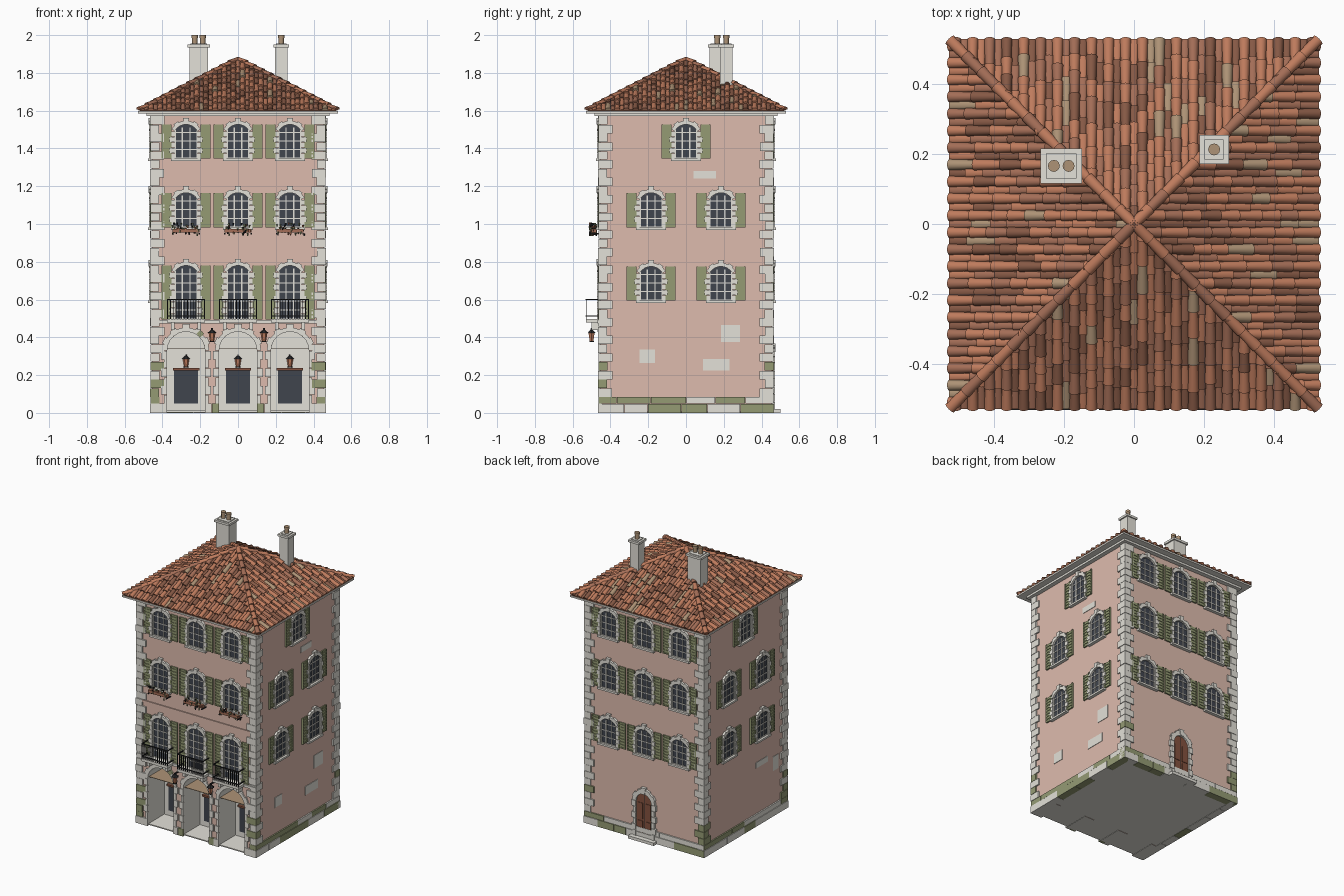
import bpy, bmesh, math, random
from mathutils import Matrix, Vector

random.seed(4)
if "Cube" in bpy.data.objects:
    bpy.data.objects.remove(bpy.data.objects["Cube"])

COLOURS = {
    "plaster pink": (0.73, 0.50, 0.42), "pale stone": (0.77, 0.75, 0.69),
    "shutter green": (0.30, 0.33, 0.175), "dark glass": (0.05, 0.058, 0.075),
    "black iron": (0.02, 0.02, 0.022), "terracotta": (0.52, 0.20, 0.11),
    "dark terracotta": (0.24, 0.10, 0.06), "brown wood": (0.23, 0.085, 0.05),
    "weathered tan": (0.42, 0.29, 0.18), "dusty terracotta": (0.37, 0.155, 0.095)}
MATS = {}
for name, rgb in COLOURS.items():
    m = bpy.data.materials.new(name)
    m.use_nodes = True
    m.diffuse_color = (*rgb, 1)
    m.node_tree.nodes["Principled BSDF"].inputs["Base Color"].default_value = (*rgb, 1)
    MATS[name] = m
PINK, STONE, GREEN, GLASS, IRON, TILE, DARK, WOOD, TAN, DUSTY = COLOURS

WALL = 0.455      # plaster distance from the centre
EAVE, EAVE_Z, SLOPE = 0.525, 1.597, 0.515
BAYS = (-0.275, 0, 0.275)
parts = {}


def add_faces(part, rings, mat):
    """Skin a list of equal vertex rings and cap both ends."""
    bm, slots = parts.setdefault(part, (bmesh.new(), []))
    if mat not in slots:
        slots.append(mat)
    vs = [[bm.verts.new(p) for p in ring] for ring in rings]
    n = len(vs[0])
    faces = [bm.faces.new(vs[0]), bm.faces.new(vs[-1])]
    for a, b in zip(vs, vs[1:]):
        for i in range(n):
            j = (i + 1) % n
            faces.append(bm.faces.new((a[i], a[j], b[j], b[i])))
    for f in faces:
        f.material_index = slots.index(mat)
    return faces


def spin(k):
    return Matrix.Rotation(k * math.pi / 2, 3, 'Z')


def prism(part, k, pts, d0, d1, mat):
    """Extrude a (u, z) outline out of wall k (0 front, 1 right, 2 back, 3 left)."""
    r = spin(k)
    return add_faces(part, [[r @ Vector((u, -WALL - d, z)) for u, z in pts] for d in (d0, d1)], mat)


def box(part, k, u0, u1, d0, d1, z0, z1, mat):
    prism(part, k, [(u0, z0), (u0, z1), (u1, z1), (u1, z0)], d0, d1, mat)


def block(part, x0, x1, y0, y1, z0, z1, mat):
    box(part, 0, x0, x1, -y1 - WALL, -y0 - WALL, z0, z1, mat)


def tube(part, x, y, z0, z1, r0, r1, mat, n=12):
    ring = lambda r, z: [(x + r * math.cos(2 * math.pi * i / n), y + r * math.sin(2 * math.pi * i / n), z) for i in range(n)]
    add_faces(part, [ring(r0, z0), ring(r1, z1)], mat)


def arc(c, w, spring, rise, n, extra=0):
    """Points of a segmental arch, left to right."""
    rad = (w * w + rise * rise) / (2 * rise)
    half = math.asin(min(1, w / rad))
    return [(c + (rad + extra) * math.sin(a), spring + rise - rad + (rad + extra) * math.cos(a))
            for a in (half * (2 * i / n - 1) for i in range(n + 1))]


def arch(c, w, z0, spring, rise, n=10):
    return [(c - w, z0)] + arc(c, w, spring, rise, n) + [(c + w, z0)]


def stone(moss):
    return GREEN if random.random() < moss else STONE


def surround(part, k, c, w, z0, spring, rise, n, thin, thick, out, pitch):
    """Toothed jambs, voussoirs and a keystone."""
    rows = round((spring - z0) / pitch)
    h = (spring - z0) / rows
    for i in range(rows):
        t = thick if i % 2 else thin
        for s in (-1, 1):
            u = sorted((c + s * w, c + s * (w + t)))
            box(part, k, *u, 0, out, z0 + i * h, z0 + (i + 1) * h - 0.002, STONE)
    inner = arc(c, w, spring, rise, n)
    for i in range(n):
        key = i == n // 2
        t = thick * 1.35 if key else (thick if i % 2 else thin * 1.25)
        outer = arc(c, w, spring, rise, n, t)
        prism(part, k, [inner[i], outer[i], outer[i + 1], inner[i + 1]], 0, out + 0.004 * key, STONE)


def window(k, c, z0, spring, rise=0.035, w=0.06):
    top = spring + rise
    prism("window_glass", k, arch(c, w, z0, spring, rise), 0, 0.003, GLASS)
    for u in (-w + 0.003, -0.02, 0.02, w - 0.003):
        box("window_bars", k, c + u - 0.003, c + u + 0.003, 0, 0.008, z0, spring + 0.02, STONE)
    rows = round((top - z0) / 0.047)
    for i in range(rows):
        z = z0 + (top - z0) * i / rows
        box("window_bars", k, c - w, c + w, 0, 0.007, z, z + 0.005, STONE)
    surround("window_surrounds", k, c, w, z0, spring, rise, 7, 0.016, 0.027, 0.015, 0.03)
    box("window_sills", k, c - 0.08, c + 0.08, 0, 0.022, z0 - 0.013, z0, STONE)
    # Louvred shutters folded back against the wall
    for s in (-1, 1):
        a, b = sorted((c + s * 0.076, c + s * 0.13))
        box("shutters", k, a, b, 0, 0.006, z0, top, GREEN)
        for e in (a, b - 0.007):
            box("shutters", k, e, e + 0.007, 0.006, 0.012, z0, top, GREEN)
        n = round((top - z0) / 0.02)
        for i in range(n):
            z = z0 + (top - z0) * i / n
            box("shutters", k, a + 0.007, b - 0.007, 0.006, 0.010, z, z + 0.008, GREEN)


def lantern(x, y, z, size):
    tube("lanterns", x, y, z, z + size * 0.6, size * 0.16, size * 0.26, TILE, 6)
    tube("lanterns", x, y, z + size * 0.6, z + size * 0.85, size * 0.36, size * 0.1, IRON, 6)
    tube("lanterns", x, y, z + size * 0.85, z + size, size * 0.06, size * 0.06, IRON, 6)
    tube("lanterns", x, y, z - size * 0.08, z, size * 0.2, size * 0.2, IRON, 6)


# Walls, with the arcade cut as one profile
block("walls", -WALL, WALL, -WALL, WALL, 0.47, 1.59, PINK)
block("walls", -WALL, WALL, -0.275, WALL, 0.004, 0.47, PINK)
outline = [(WALL, 0), (WALL, 0.47), (-WALL, 0.47), (-WALL, 0)]
for c in BAYS:
    outline += arch(c, 0.1, 0, 0.33, 0.1, 16)
for f in prism("arcade", 0, outline, -0.18, 0, PINK):
    f.normal_update()
    inside = abs(f.normal.y) < 0.5 and abs(f.calc_center_median().x) < 0.44
    if inside or abs(f.normal.z) > 0.9:
        f.material_index = 1
parts["arcade"][1].append(STONE)
block("underside", -0.42, 0.42, -0.45, 0.42, 0.002, 0.006, STONE)

# Arcade bays: floor, back wall, shelf, dark shopfront and lamp
for c in BAYS:
    box("arcade_floor", 0, c - 0.1, c + 0.1, -0.18, 0, 0.006, 0.012, STONE)
    box("arcade_back", 0, c - 0.1, c + 0.1, -0.18, -0.176, 0.006, 0.43, STONE)
    box("arcade_shelf", 0, c - 0.1, c + 0.1, -0.176, -0.004, 0.338, 0.341, TAN)
    box("shopfront", 0, c - 0.063, c + 0.063, -0.176, -0.17, 0.05, 0.225, GLASS)
    box("shopfront_lintel", 0, c - 0.07, c + 0.07, -0.176, -0.155, 0.225, 0.237, WOOD)
    lantern(c, -0.285, 0.245, 0.065)
    surround("arch_surrounds", 0, c, 0.1, 0.05, 0.33, 0.1, 11, 0.018, 0.032, 0.009, 0.045)
for a, b, mat in ((-0.463, -0.375, STONE), (-0.175, -0.14, STONE), (-0.138, -0.1, GREEN),
                  (0.1, 0.137, GREEN), (0.139, 0.175, STONE), (0.375, 0.463, STONE)):
    box("pier_feet", 0, a, b, -0.01, 0.012, 0, 0.05, mat)
prism("mossy_stone", 0, [(-0.22, 0.42), (-0.2, 0.44), (-0.18, 0.42), (-0.2, 0.4)], 0, 0.011, GREEN)
for x in (-0.1375, 0.1375):
    lantern(x, -0.5, 0.38, 0.07)
    box("lantern_brackets", 0, x - 0.004, x + 0.004, 0, 0.05, 0.44, 0.447, IRON)

# Windows on every side
for c in BAYS:
    window(0, c, 0.495, 0.745)
    window(2, c, 0.595, 0.74)
    for k in (0, 2):
        window(k, c, 0.982, 1.13)
        window(k, c, 1.347, 1.492)
for k in (1, 3):
    for c in (-0.185, 0.185):
        window(k, c, 0.595, 0.74)
        window(k, c, 0.982, 1.13)
    window(k, 0, 1.347, 1.492)

# Corner quoins, mossy near the ground, and the plinth courses
for i in range(32):
    z = 0.085 + i * 0.0465
    for sx in (-1, 1):
        for sy in (-1, 1):
            lx, ly = (0.075, 0.048) if i % 2 else (0.048, 0.075)
            e = 0.466 - random.random() * 0.003
            x, y = sorted((sx * e, sx * (e - lx))), sorted((sy * e, sy * (e - ly)))
            block("quoins", *x, *y, z, z + 0.0445, stone(0.3 if i < 4 else 0))
for k in (1, 2, 3):
    for z0, z1, out in ((0, 0.048, 0.0115), (0.05, 0.083, 0.0095)):
        u = -WALL - out
        while u < 0.46:
            end = u + random.uniform(0.09, 0.2)
            end = WALL + out if end > 0.4 else end
            moss = (0.8 if u < 0 else 0.15) if k == 1 else 0.5
            box("plinth", k, u, end - 0.002, -0.04, out, z0, z1, stone(moss))
            u = end

# Bands, cornice and bare plaster patches
box("balcony_band", 0, -0.462, 0.462, 0, 0.014, 0.474, 0.492, STONE)
box("string_course", 0, -0.42, 0.42, 0, 0.007, 0.856, 0.87, PINK)
block("cornice", -0.485, 0.485, -0.485, 0.485, 1.572, 1.588, STONE)
block("soffit", -0.529, 0.529, -0.529, 0.529, 1.586, 1.597, STONE)
for k, u, z, w, h in ((1, 0.1, 1.26, 0.12, 0.04), (1, 0.235, 0.42, 0.1, 0.09), (1, -0.205, 0.3, 0.08, 0.07),
                      (1, 0.16, 0.255, 0.14, 0.06), (3, 0.185, 0.42, 0.13, 0.04), (3, 0.34, 0.36, 0.06, 0.1)):
    box("wall_patches", k, u - w / 2, u + w / 2, 0, 0.003, z - h / 2, z + h / 2, STONE)

# Balconies and flower boxes on the front
for c in BAYS:
    box("balcony_slabs", 0, c - 0.1, c + 0.1, 0, 0.075, 0.478, 0.497, STONE)
    for s in (-0.07, 0.07):
        box("balcony_brackets", 0, c + s - 0.01, c + s + 0.01, 0, 0.045, 0.44, 0.478, STONE)
        box("flower_box_brackets", 0, c + s - 0.003, c + s + 0.003, 0, 0.05, 0.945, 0.952, IRON)
    for z in (0.51, 0.598):
        box("balcony_rails", 0, c - 0.1, c + 0.1, 0.07, 0.076, z, z + 0.006, IRON)
        for s in (-0.098, 0.098):
            box("balcony_rails", 0, c + s - 0.003, c + s + 0.003, 0, 0.073, z, z + 0.006, IRON)
    for i in range(14):
        u = c - 0.098 + i * 0.196 / 13
        box("balcony_rails", 0, u - 0.002, u + 0.002, 0.071, 0.075, 0.495, 0.6, IRON)
    box("flower_boxes", 0, c - 0.072, c + 0.072, 0.018, 0.045, 0.954, 0.974, DUSTY)
    for i in range(36):
        x, y = c + random.uniform(-0.075, 0.075), -WALL - random.uniform(0.02, 0.055)
        z = random.uniform(0.935, 0.995)
        tube("flowers", x, y, z, z + 0.014, 0.003, 0.006, random.choice((GREEN, GREEN, IRON, IRON, TILE)), 5)

# Back door with step
prism("door", 2, arch(0, 0.06, 0.02, 0.265, 0.059), 0, 0.004, WOOD)
for s in (-0.03, 0.03):
    for z0, z1 in ((0.035, 0.13), (0.145, 0.255)):
        box("door_panels", 2, s - 0.019, s + 0.019, 0, 0.008, z0, z1, WOOD)
box("door_gap", 2, -0.002, 0.002, 0, 0.006, 0.02, 0.315, IRON)
surround("door_surround", 2, 0, 0.06, 0.02, 0.265, 0.059, 9, 0.022, 0.034, 0.016, 0.04)
box("door_step", 2, -0.1, 0.1, 0, 0.045, 0, 0.02, STONE)

# Roof base, barrel tiles, pan tiles and hip caps
apex = EAVE_Z + EAVE * SLOPE
square = lambda h, z: [(-h, -h, z), (h, -h, z), (h, h, z), (-h, h, z)]
add_faces("roof_base", [square(EAVE, EAVE_Z), square(0.002, apex)], DARK)


def barrel(part, k, p0, p1, r0, r1, squash, mat):
    axis = (p1 - p0).normalized()
    side = axis.cross(Vector((0, 0, 1))).normalized()
    up = side.cross(axis)
    angles = [math.pi * i / 6 for i in range(7)]
    ring = lambda p, r: [spin(k) @ (p + side * r * math.cos(a) + up * r * squash * math.sin(a)) for a in angles]
    add_faces(part, [ring(p0 + up * 0.004, r0), ring(p1 - up * 0.002, r1)], mat)


def course(part, k, u, r0, r1, squash, weights):
    """One run of overlapping tiles from the eave up to the hip."""
    t, limit = 0, EAVE - abs(u)
    while t < limit:
        end = min(t + random.uniform(0.045, 0.08), limit + 0.006)
        mat = random.choices((TILE, DUSTY, DARK, TAN), weights)[0]
        points = [Vector((u, v - EAVE, EAVE_Z + v * SLOPE)) for v in (t, end + 0.005)]
        barrel(part, k, *points, r0, r1, squash, mat)
        t = end


for k in range(4):
    for i in range(22):
        u = (i - 10.5) * 0.0485
        course("roof_tiles", k, u, 0.0165, 0.0125, 1, (55, 22, 14, 9))
        course("pan_tiles", k, u + 0.02425, 0.012, 0.009, 0.45, (30, 40, 25, 5))
    hip = lambda f: Vector((-EAVE * (1 - f), -EAVE * (1 - f), EAVE_Z + 0.006 + f * EAVE * SLOPE))
    for i in range(12):
        barrel("hip_tiles", k, hip(i / 12), hip((i + 1.1) / 12), 0.017, 0.014, 0.85, random.choice((TILE, TILE, DUSTY)))

# Chimneys with clay pots
for x, y, w, d, pots in ((-0.208, 0.166, 0.05, 0.042, (-0.021, 0.021)), (0.229, 0.213, 0.033, 0.034, (0,))):
    block("chimneys", x - w, x + w, y - d, y + d, 1.7, 1.935, STONE)
    block("chimney_caps", x - w - 0.009, x + w + 0.009, y - d - 0.008, y + d + 0.008, 1.935, 1.95, STONE)
    block("chimney_caps", x - w + 0.006, x + w - 0.006, y - d + 0.006, y + d - 0.006, 1.95, 1.955, STONE)
    for p in pots:
        tube("chimney_pots", x + p, y, 1.955, 1.985, 0.014, 0.014, TAN)
        tube("chimney_pots", x + p, y, 1.985, 2.0, 0.017, 0.017, TAN)

# Turn each part into an object
for name, (bm, slots) in parts.items():
    bmesh.ops.recalc_face_normals(bm, faces=bm.faces)
    mesh = bpy.data.meshes.new(name)
    bm.to_mesh(mesh)
    bm.free()
    for s in slots:
        mesh.materials.append(MATS[s])
    ob = bpy.data.objects.new(name, mesh)
    bpy.context.scene.collection.objects.link(ob)
    if name in ("roof_tiles", "pan_tiles", "hip_tiles", "chimney_pots"):
        bpy.ops.object.select_all(action='DESELECT')
        ob.select_set(True)
        bpy.context.view_layer.objects.active = ob
        bpy.ops.object.shade_smooth_by_angle(angle=math.radians(40))
